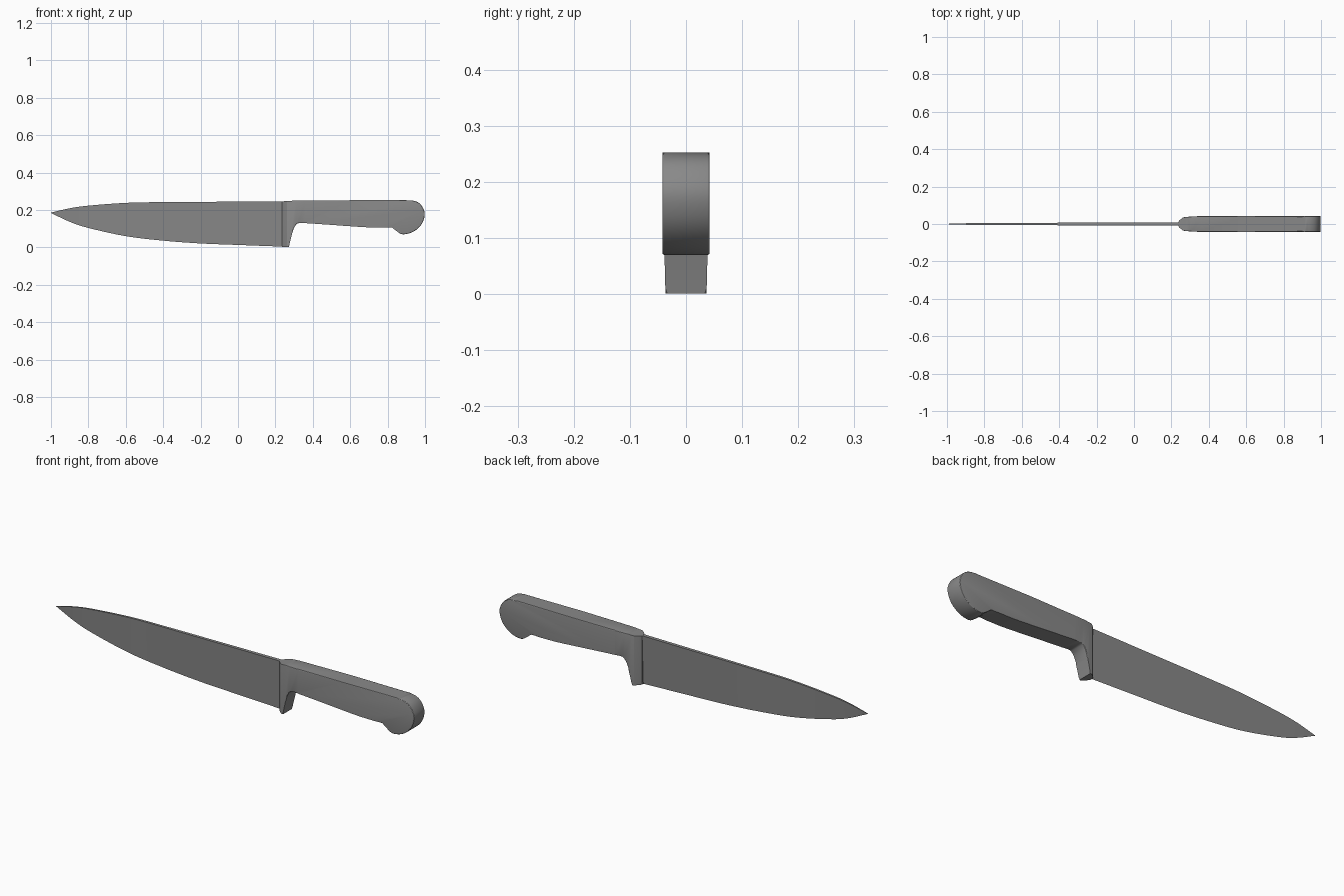
import bpy, bmesh
from mathutils import Vector

cube = bpy.data.objects.get("Cube")
if cube:
    bpy.data.objects.remove(cube)

grey = bpy.data.materials.new("steel grey")
COLOUR = (0.25, 0.25, 0.25, 1)
grey.diffuse_color = COLOUR
grey.use_nodes = True
grey.node_tree.nodes["Principled BSDF"].inputs["Base Color"].default_value = COLOUR


def spline(points, steps=4):
    """Smooth curve through the given points."""
    pts = [Vector(p) for p in points]
    pts = [2 * pts[0] - pts[1]] + pts + [2 * pts[-1] - pts[-2]]
    out = []
    for a, b, c, d in zip(pts, pts[1:], pts[2:], pts[3:]):
        for i in range(steps):
            t = i / steps
            out.append(0.5 * (2 * b + (c - a) * t + (2 * a - 5 * b + 4 * c - d) * t * t
                              + (3 * b - a - 3 * c + d) * t ** 3))
    return out + [pts[-2]]


def lerp_table(table, x):
    """Straight-line interpolation in a list of (x, value)."""
    for (x0, v0), (x1, v1) in zip(table, table[1:]):
        if x <= x1:
            return v0 + (v1 - v0) * max(0, (x - x0) / (x1 - x0))
    return table[-1][1]


def finish(bm, name):
    bmesh.ops.recalc_face_normals(bm, faces=bm.faces)
    mesh = bpy.data.meshes.new(name)
    bm.to_mesh(mesh)
    bm.free()
    mesh.materials.append(grey)
    obj = bpy.data.objects.new(name, mesh)
    bpy.context.collection.objects.link(obj)
    bpy.ops.object.select_all(action='DESELECT')
    obj.select_set(True)
    bpy.context.view_layer.objects.active = obj
    bpy.ops.object.shade_smooth_by_angle(angle=0.5)


# Blade: wedge sections from the tip to the heel
spine = spline([(-1, .186), (-.9, .209), (-.8, .223), (-.6, .238), (-.4, .242), (.24, .246)], 6)
edge = spline([(-1, .184), (-.9, .137), (-.8, .104), (-.6, .06), (-.4, .036),
               (-.2, .021), (0, .013), (.24, .004)], 6)
edge_table = [tuple(p) for p in edge]
thickness = [(-1, .001), (-.9, .004), (-.35, .007), (.24, .009)]

bm = bmesh.new()
rings = []
stations = sorted({round(p.x, 4) for p in spine + edge})
spine_table = [tuple(p) for p in spine]
for x in stations:
    t, top, low = lerp_table(thickness, x), lerp_table(spine_table, x), lerp_table(edge_table, x)
    rings.append([bm.verts.new(v) for v in ((x, -t, top), (x, t, top), (x, 0, low))])
for r, s in zip(rings, rings[1:]):
    for i in range(3):
        j = (i + 1) % 3
        bm.faces.new((r[i], r[j], s[j], s[i]))
bm.faces.new(rings[0])
bm.faces.new(rings[-1])
finish(bm, "blade")

# Handle outline: straight back, rounded butt, belly, and curve down into the bolster
back = [Vector(p) for p in ((.235, .246), (.3, .25), (.6, .252))]
butt = spline([(.9, .252), (.945, .248), (.978, .228), (.998, .185), (.99, .14),
               (.965, .104), (.925, .078), (.88, .07), (.855, .082), (.825, .105)], 4)
belly = spline([(.81, .106), (.7, .107), (.6, .113), (.46, .123), (.34, .13),
                (.312, .122), (.295, .092), (.282, .045), (.272, .001)], 4)
outline = back + butt + belly + [Vector((.235, .003))]

HALF = 0.042
bm = bmesh.new()
cap = bm.faces.new([bm.verts.new((p.x, -HALF, p.y)) for p in outline])
ext = bmesh.ops.extrude_face_region(bm, geom=[cap], use_keep_orig=True)
for v in ext["geom"]:
    if isinstance(v, bmesh.types.BMVert):
        v.co.y = HALF

# Soften the long side edges
rim = [e for e in bm.edges if abs(e.verts[0].co.y - e.verts[1].co.y) < 1e-5
       and min(v.co.x for v in e.verts) > .25]
bmesh.ops.bevel(bm, geom=rim, offset=.006, segments=3, profile=.5,
                affect='EDGES', clamp_overlap=True)

# Flare the bolster from blade width to handle width
flare = [(.235, .22), (.245, .5), (.262, .84), (.275, .88), (.31, .97), (.36, 1)]
for x, _ in flare[1:]:
    bmesh.ops.bisect_plane(bm, geom=bm.verts[:] + bm.edges[:] + bm.faces[:],
                           plane_co=(x, 0, 0), plane_no=(1, 0, 0))
for v in bm.verts:
    v.co.y *= lerp_table(flare, v.co.x)
finish(bm, "handle")
